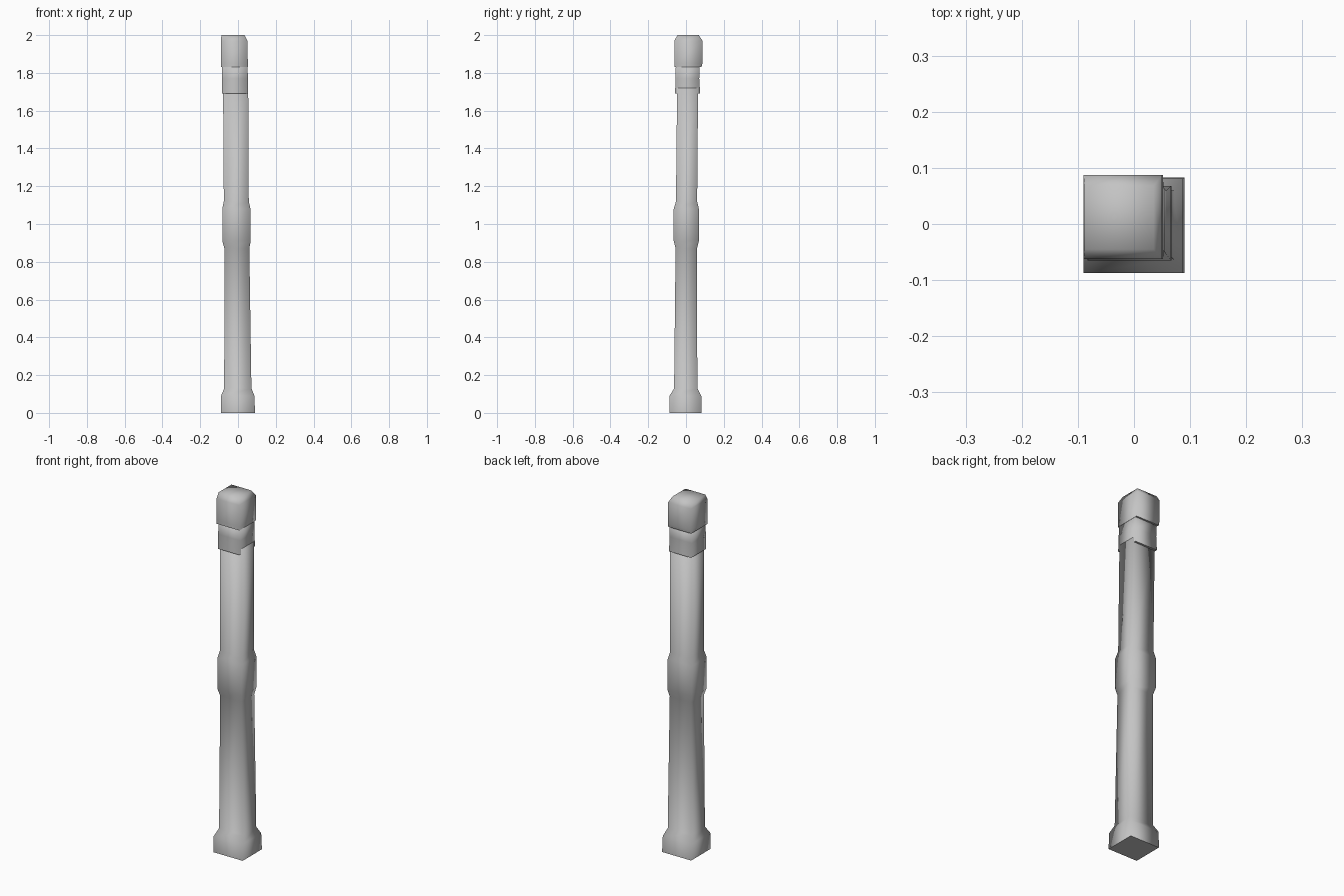
import bpy, bmesh

cube = bpy.data.objects.get("Cube")
if cube:
    bpy.data.objects.remove(cube)

grey = bpy.data.materials.new("light_grey")
grey.use_nodes = True
color = (0.55, 0.55, 0.55, 1)
grey.diffuse_color = color
grey.node_tree.nodes["Principled BSDF"].inputs["Base Color"].default_value = color


def square_loft(name, sections):
    """Loft smooth square sections (z, x0, x1, y0, y1) with a crisp bottom rim."""
    bm = bmesh.new()
    rings = [[bm.verts.new((x, y, z)) for x, y in ((x0, y0), (x1, y0), (x1, y1), (x0, y1))]
             for z, x0, x1, y0, y1 in sections]
    for low, high in zip(rings, rings[1:]):
        for i in range(4):
            j = (i + 1) % 4
            bm.faces.new((low[i], low[j], high[j], high[i]))
    bottom = bm.faces.new(rings[0][::-1])
    bm.faces.new(rings[-1])
    for face in bm.faces:
        face.smooth = True
    for edge in bottom.edges:
        edge.smooth = False
    mesh = bpy.data.meshes.new(name)
    bm.to_mesh(mesh)
    bm.free()
    mesh.materials.append(grey)
    obj = bpy.data.objects.new(name, mesh)
    bpy.context.collection.objects.link(obj)
    return obj


# Leaning shaft with a flared foot and a swollen middle band
square_loft("shaft", [
    (0, -.09, .09, -.087, .083),
    (.09, -.09, .087, -.087, .081),
    (.13, -.073, .071, -.063, .06),
    (.87, -.072, .06, -.055, .058),
    (.91, -.083, .067, -.065, .068),
    (1.08, -.083, .066, -.065, .068),
    (1.12, -.075, .057, -.053, .059),
    (1.72, -.079, .054, -.047, .064),
])

# Collar below the cap, slightly waisted
square_loft("collar", [
    (1.69, -.084, .053, -.058, .075),
    (1.77, -.084, .052, -.055, .07),
    (1.85, -.084, .051, -.054, .073),
])

# Cap with softened top edges
square_loft("cap", [
    (1.83, -.09, .052, -.062, .082),
    (1.85, -.09, .052, -.062, .087),
    (1.97, -.09, .05, -.062, .087),
    (2.0, -.088, .035, -.045, .068),
])
